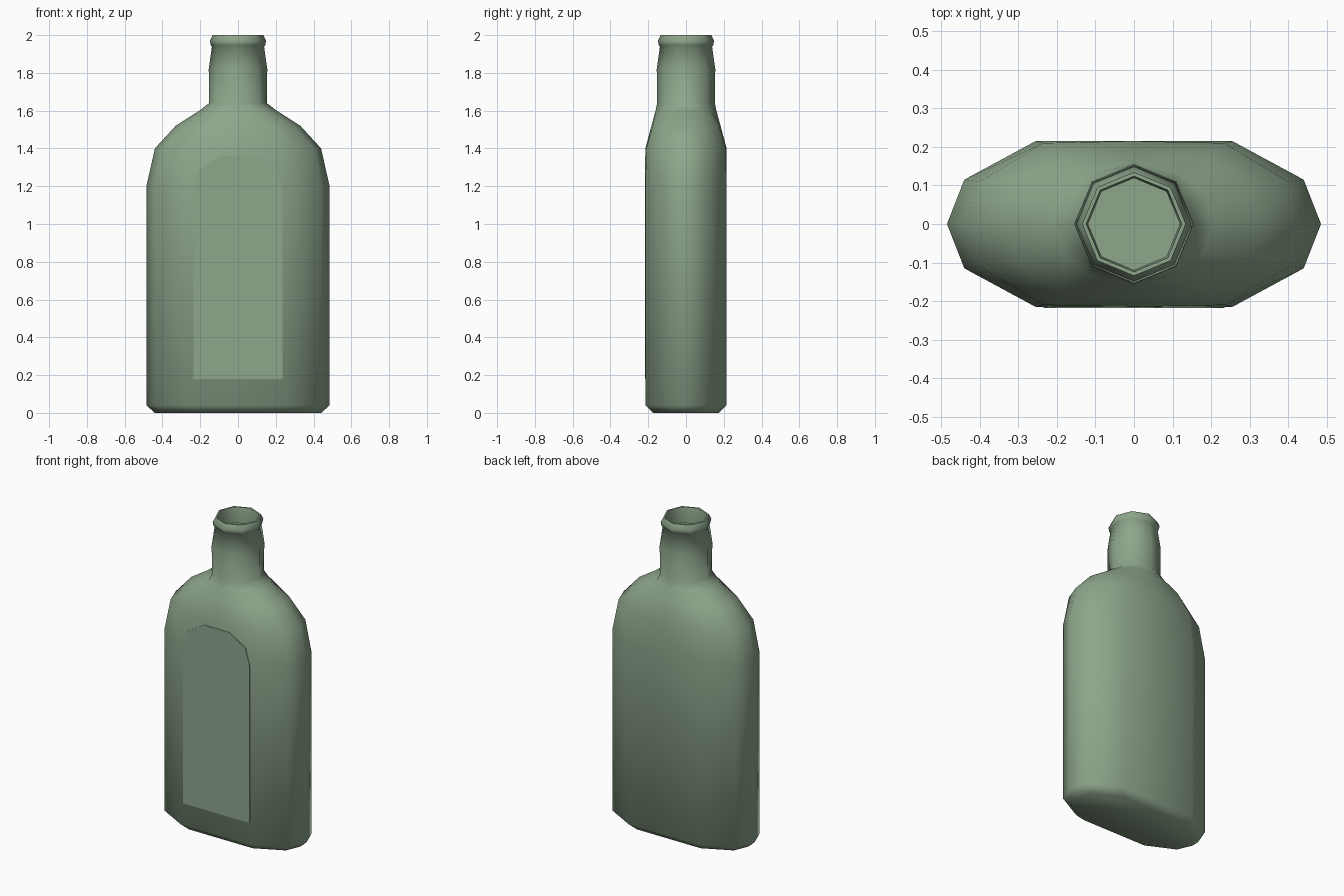
import bpy, bmesh, math

if "Cube" in bpy.data.objects:
    bpy.data.objects.remove(bpy.data.objects["Cube"])

glass = bpy.data.materials.new("sage_green_glass")
glass.diffuse_color = (0.27, 0.38, 0.26, 1)
glass.use_nodes = True
glass.node_tree.nodes["Principled BSDF"].inputs["Base Color"].default_value = glass.diffuse_color


def finish(bm, name, smooth):
    bmesh.ops.recalc_face_normals(bm, faces=bm.faces)
    me = bpy.data.meshes.new(name)
    bm.to_mesh(me)
    bm.free()
    me.materials.append(glass)
    ob = bpy.data.objects.new(name, me)
    bpy.context.collection.objects.link(ob)
    if smooth:
        bpy.ops.object.select_all(action='DESELECT')
        ob.select_set(True)
        bpy.context.view_layer.objects.active = ob
        bpy.ops.object.shade_smooth_by_angle(angle=math.radians(62))
    return ob


def ring(a, b, c, d):
    """Mirror a quarter section (front middle, two corners, side) into a 12 point loop."""
    q = [(0, a), b, c, (d, 0)]
    half = q + [(x, -y) for x, y in reversed(q[:3])]
    return half + [(-x, y) for x, y in reversed(half[1:-1])]


def octagon(r):
    k = r * math.sqrt(0.5)
    return ring(r, (k, k), ((r + k) / 2, k / 2), r)


# Bottle: lofted flask body, shoulders, neck, lip and inner mouth
full = ring(.215, (.255, .215), (.44, .115), .485)
levels = [
    (0.00, ring(.175, (.225, .175), (.40, .09), .44)),
    (0.04, full),
    (1.20, full),
    (1.40, ring(.215, (.235, .21), (.40, .11), .44)),
    (1.52, ring(.183, (.18, .175), (.295, .10), .33)),
    (1.60, ring(.161, (.12, .13), (.18, .075), .205)),
    (1.64, octagon(.153)),
    (1.82, octagon(.155)),
    (1.94, octagon(.138)),
    (1.945, octagon(.144)),
    (1.97, octagon(.149)),
    (2.00, octagon(.134)),
    (2.00, octagon(.124)),
    (1.97, octagon(.119)),
    (1.90, octagon(.119)),
]
bm = bmesh.new()
rings = [[bm.verts.new((x, y, z)) for x, y in pts] for z, pts in levels]
for lo, hi in zip(rings, rings[1:]):
    for i in range(12):
        j = (i + 1) % 12
        bm.faces.new((lo[i], lo[j], hi[j], hi[i]))
bm.faces.new(rings[0])
bm.faces.new(rings[-1])
finish(bm, "bottle", True)

# Label: thin flat arched plate on the front
right = [(.235, .18), (.235, 1.18), (.205, 1.29), (.09, 1.36)]
outline = right + [(-x, z) for x, z in reversed(right)]
bm = bmesh.new()
f = bm.faces.new([bm.verts.new((x, -.214, z)) for x, z in outline])
ext = bmesh.ops.extrude_face_region(bm, geom=[f])
bmesh.ops.translate(bm, vec=(0, -.004, 0),
                    verts=[v for v in ext["geom"] if isinstance(v, bmesh.types.BMVert)])
finish(bm, "front_label", False)
